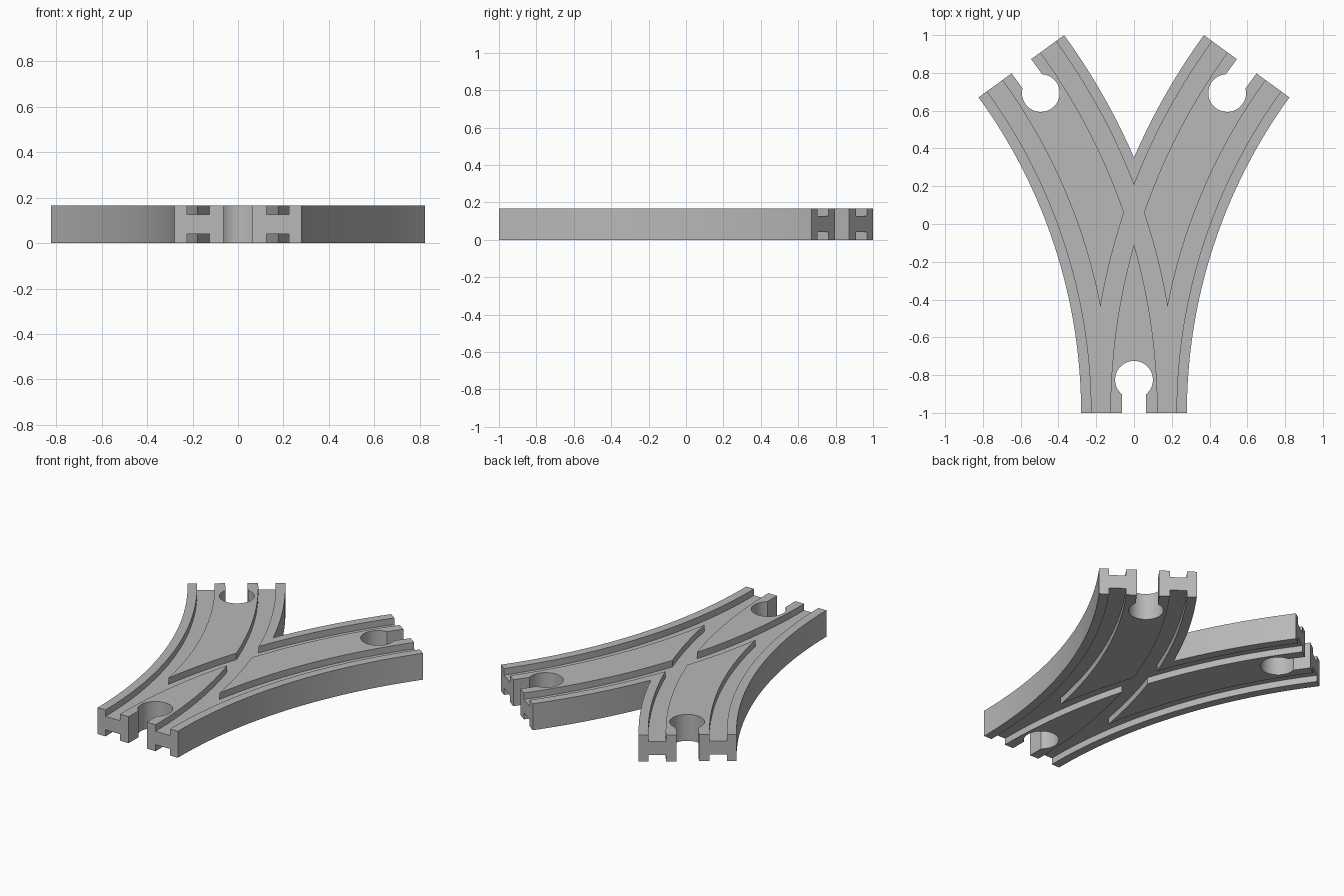
import bpy, bmesh
from math import sin, cos, acos, asin, pi, radians

HEIGHT = 0.167                   # board thickness
GROOVE = 0.041                   # wheel groove depth
R, SWEEP = 3.122, radians(36)    # centre line of each curved branch
HALF = 0.28                      # half the track width
HOLE, HOLE_IN, SLOT = 0.1, 0.175, 0.064   # connector socket
STEPS = 32

cube = bpy.data.objects.get("Cube")
if cube:
    bpy.data.objects.remove(cube, do_unlink=True)

wood = bpy.data.materials.new("plain grey")
wood.use_nodes = True
grey = (0.48, 0.48, 0.48, 1)
wood.diffuse_color = grey
wood.node_tree.nodes["Principled BSDF"].inputs["Base Color"].default_value = grey


def arc(offset, start, end):
    """Points along the right branch; positive offset is towards its inner side."""
    r = R + offset
    angles = [start + (end - start) * i / STEPS for i in range(STEPS + 1)]
    return [(R - r * cos(t), r * sin(t) - 1) for t in angles]


def socket(origin, heading, start, end):
    """Round socket wall; heading is the inward direction from +y, clockwise."""
    pts = []
    for i in range(STEPS + 1):
        t = start + (end - start) * i / STEPS
        pts.append(place(origin, heading, HOLE * sin(t), HOLE_IN - HOLE * cos(t)))
    return pts


def place(origin, heading, u, v):
    return (origin[0] + u * cos(heading) + v * sin(heading),
            origin[1] - u * sin(heading) + v * cos(heading))


def mirrored(pts):
    return [(-x, y) for x, y in reversed(pts)]


def prism(name, pts, z0, z1):
    """Extrude a flat outline between two heights."""
    bm = bmesh.new()
    face = bm.faces.new([bm.verts.new((x, y, z0)) for x, y in pts])
    top = bmesh.ops.extrude_face_region(bm, geom=[face])["geom"]
    bmesh.ops.translate(bm, vec=(0, 0, z1 - z0),
                        verts=[g for g in top if isinstance(g, bmesh.types.BMVert)])
    bmesh.ops.recalc_face_normals(bm, faces=bm.faces)
    mesh = bpy.data.meshes.new(name)
    bm.to_mesh(mesh)
    bm.free()
    mesh.materials.append(wood)
    obj = bpy.data.objects.new(name, mesh)
    bpy.context.collection.objects.link(obj)
    return obj


# Y-shaped board outline: front socket, outer edge, branch socket, inner edge
lip = asin(SLOT / HOLE)
end = arc(0, 0, SWEEP)[-1]
back = SWEEP + pi
half = socket((0, -1), 0, pi, lip) + [(SLOT, -1)]
half += arc(-HALF, 0, SWEEP)
half += [place(end, back, -SLOT, 0)]
half += socket(end, back, -lip, lip - 2 * pi)
half += [place(end, back, SLOT, 0)]
half += arc(HALF, SWEEP, acos(R / (R + HALF)))
board = prism("forked_track", half + mirrored(half)[1:-1], 0, HEIGHT)

# wheel grooves on both faces, running past every end of the board
cutters = []
for lo, hi in ((0.125, 0.225), (-0.225, -0.125)):
    side_a, side_b = arc(lo, 0, SWEEP), arc(hi, SWEEP, 0)
    far = [place(end, SWEEP, -lo, 0.1), place(end, SWEEP, -hi, 0.1)]
    band = [(-lo, -1.1)] + side_a + far + side_b + [(-hi, -1.1)]
    for pts in (band, mirrored(band)):
        cutters.append(prism("groove_cutter", pts, HEIGHT - GROOVE, HEIGHT + 0.1))
        cutters.append(prism("groove_cutter", pts, -0.1, GROOVE))

bpy.ops.object.select_all(action="DESELECT")
bpy.context.view_layer.objects.active = board
board.select_set(True)
for cutter in cutters:
    cutter.hide_render = True
    mod = board.modifiers.new("groove", "BOOLEAN")
    mod.operation, mod.solver, mod.object = "DIFFERENCE", "EXACT", cutter
    bpy.ops.object.modifier_apply(modifier=mod.name)
    bpy.data.objects.remove(cutter, do_unlink=True)

bpy.ops.object.shade_smooth_by_angle(angle=radians(25))
